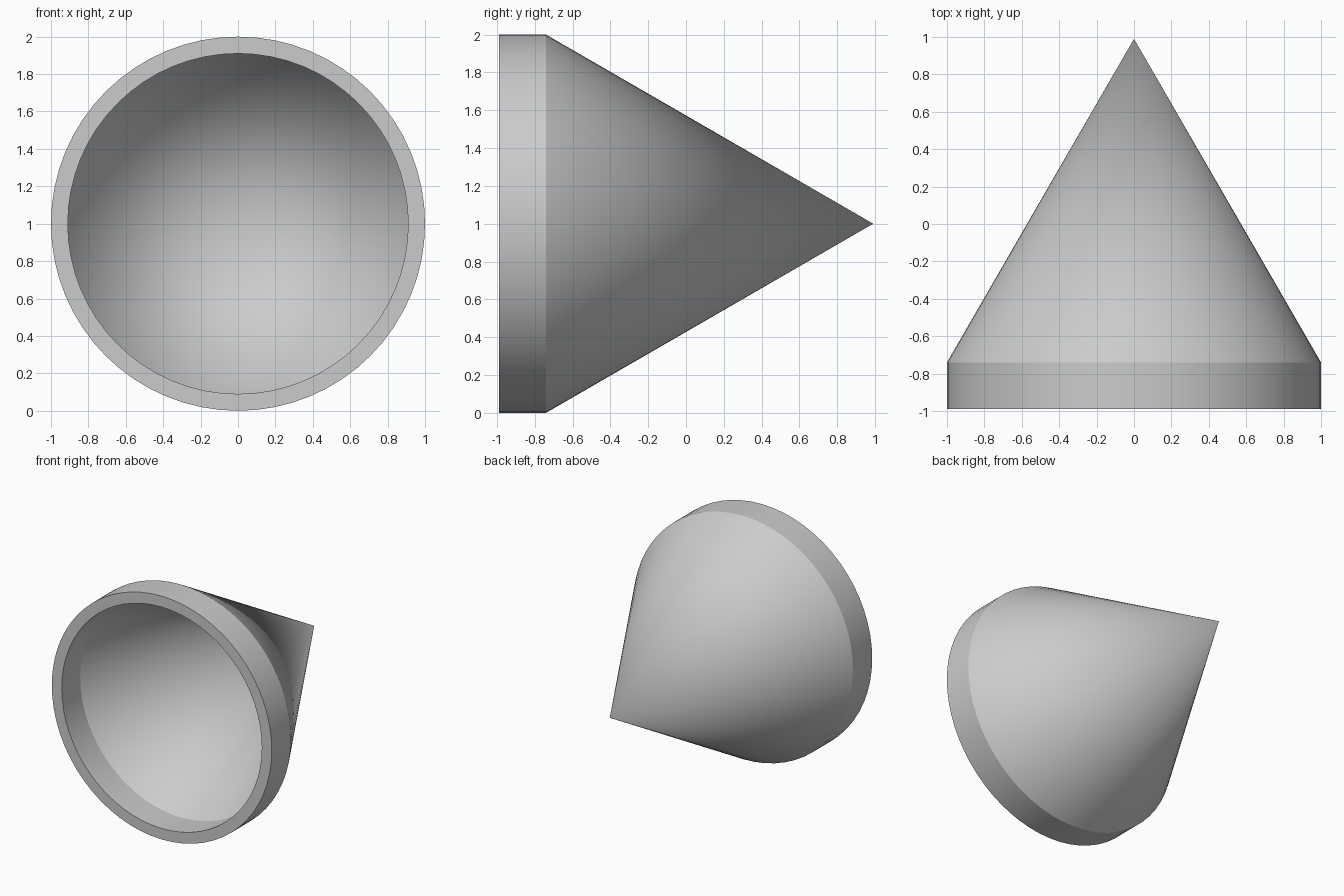
import bpy
import bmesh
import math

default = bpy.data.objects.get("Cube")
if default:
    bpy.data.objects.remove(default, do_unlink=True)

SEGMENTS = 64

# Single neutral grey
grey = bpy.data.materials.new("plain grey")
grey.use_nodes = True
colour = (0.6, 0.6, 0.6, 1)
grey.diffuse_color = colour
grey.node_tree.nodes["Principled BSDF"].inputs["Base Color"].default_value = colour

# Wall section as (radius, y): outer tip, outer band, front lip, inner band, inner tip
profile = [(0, 0.99), (1, -0.74), (1, -0.99), (0.91, -0.99), (0.91, -0.75), (0, 0.82)]

# Spin the section around the y axis
bm = bmesh.new()
verts = [bm.verts.new((r, y, 0)) for r, y in profile]
edges = [bm.edges.new(pair) for pair in zip(verts, verts[1:])]
bmesh.ops.spin(bm, geom=verts + edges, cent=(0, 0, 0), axis=(0, 1, 0),
               angle=math.tau, steps=SEGMENTS, use_duplicate=False)
bmesh.ops.remove_doubles(bm, verts=bm.verts, dist=0.0005)
bmesh.ops.recalc_face_normals(bm, faces=bm.faces)
bmesh.ops.translate(bm, verts=bm.verts, vec=(0, 0, 1))

mesh = bpy.data.meshes.new("hollow_cone")
bm.to_mesh(mesh)
bm.free()
mesh.materials.append(grey)
cone = bpy.data.objects.new("hollow_cone", mesh)
bpy.context.collection.objects.link(cone)

# Smooth walls with crisp lip and shoulder
bpy.ops.object.select_all(action='DESELECT')
cone.select_set(True)
bpy.context.view_layer.objects.active = cone
bpy.ops.object.shade_smooth_by_angle(angle=math.radians(25))
